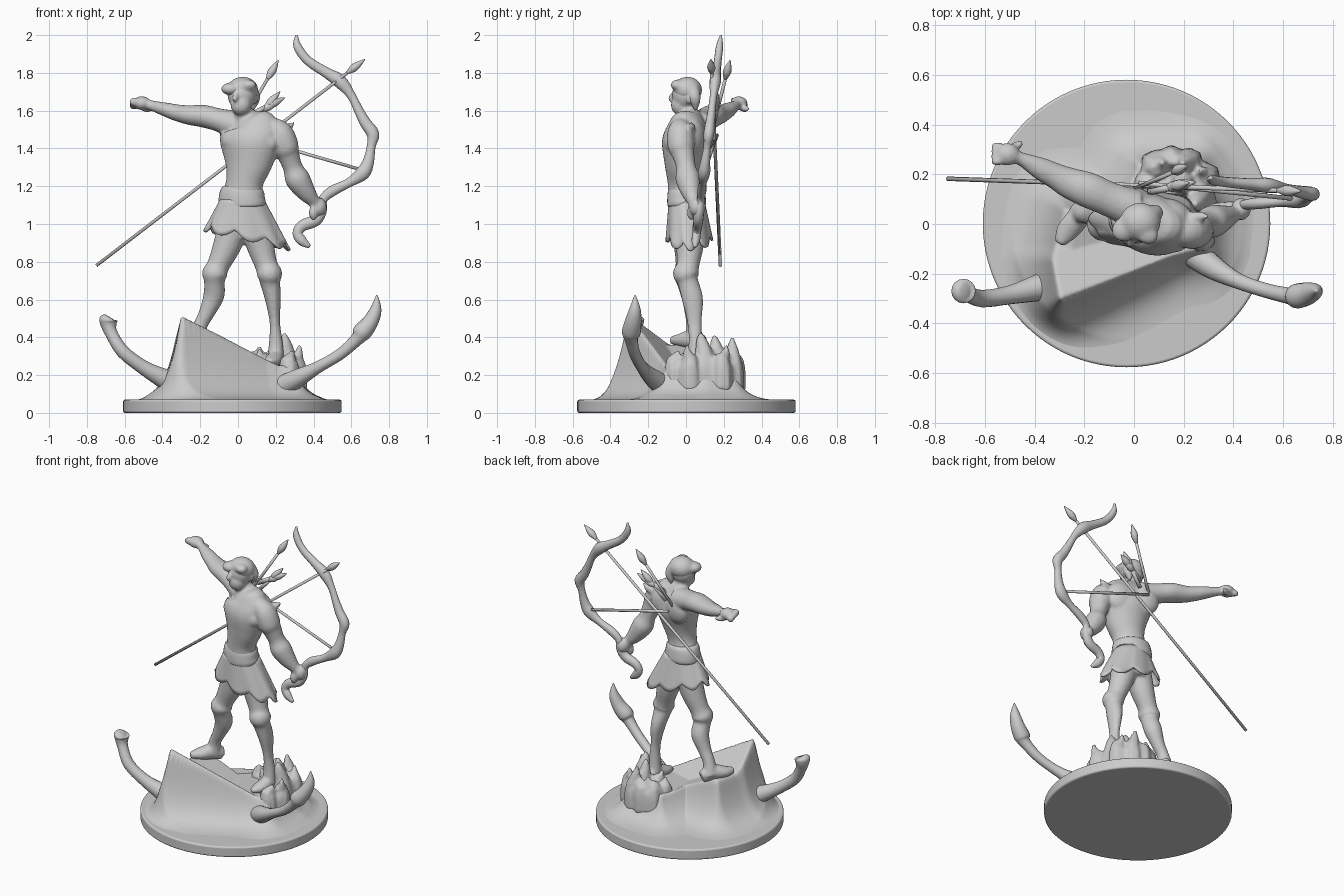
import bpy, bmesh, math, random
from mathutils import Vector, Matrix
random.seed(4)


def spline(pts, n):
    """Catmull-Rom resampling of (x, y, z, a, b) stations."""
    P = [tuple(p) if len(p) == 5 else tuple(p) + (p[3],) for p in pts]
    P = [P[0]] + P + [P[-1]]
    out = []
    for i in range(1, len(P) - 2):
        for k in range(n):
            t = k / n
            out.append([0.5 * (2 * q1 + (q2 - q0) * t + (2 * q0 - 5 * q1 + 4 * q2 - q3) * t * t
                               + (3 * q1 - q0 - 3 * q2 + q3) * t ** 3)
                        for q0, q1, q2, q3 in zip(*P[i - 1:i + 3])])
    return out + [list(P[-1])]


def loft(bm, pts, ref=(0, 1, 0), seg=16, n=4):
    """Elliptic tube: radius a along ref, b across it."""
    S = spline(pts, n)
    rings = []
    for i, s in enumerate(S):
        t = (Vector(S[min(i + 1, len(S) - 1)][:3]) - Vector(S[max(i - 1, 0)][:3])).normalized()
        u = Vector(ref) - t * t.dot(Vector(ref))
        u.normalize()
        v = t.cross(u)
        a, b = max(s[3], .002), max(s[4], .002)
        rings.append([bm.verts.new(Vector(s[:3]) + u * a * math.cos(w) + v * b * math.sin(w))
                      for w in (2 * math.pi * k / seg for k in range(seg))])
    for r, q in zip(rings, rings[1:]):
        for k in range(seg):
            bm.faces.new((r[k], r[(k + 1) % seg], q[(k + 1) % seg], q[k]))
    bm.faces.new(rings[0][::-1])
    bm.faces.new(rings[-1])


def blob(bm, c, r, rot=0):
    m = Matrix.Translation(c) @ Matrix.Rotation(rot, 4, 'Z') @ Matrix.Diagonal((*r, 1))
    bmesh.ops.create_uvsphere(bm, u_segments=20, v_segments=12, radius=1, matrix=m)


def make(name, bm, voxel=0, smooth=0):
    bmesh.ops.recalc_face_normals(bm, faces=bm.faces)
    for f in bm.faces:
        f.smooth = True
    me = bpy.data.meshes.new(name)
    bm.to_mesh(me)
    bm.free()
    ob = bpy.data.objects.new(name, me)
    bpy.context.collection.objects.link(ob)
    if voxel:
        m = ob.modifiers.new("fuse", 'REMESH')
        m.mode, m.voxel_size, m.use_smooth_shade = 'VOXEL', voxel, True
    if smooth:
        m = ob.modifiers.new("soften", 'SMOOTH')
        m.factor, m.iterations = 0.5, smooth
    return ob


# round plinth
bpy.ops.mesh.primitive_cylinder_add(vertices=96, radius=.578, depth=.07, location=(-.03, .002, .035))
plinth = bpy.context.object
plinth.name = "plinth"
bev = plinth.modifiers.new("bevel", 'BEVEL')
bev.width, bev.segments = .01, 3
bpy.ops.object.shade_smooth_by_angle()

# mound: raised front ridge with a peak, falling behind and flowing into the plinth
POLY = [Vector(p) for p in ((-.3, -.31), (-.33, -.14), (-.28, .06), (-.05, .07),
                            (.02, .24), (.25, .24), (.3, .1), (.29, -.1), (.15, -.13))]


def outside(p):
    inside, d = False, 9
    for a, b in zip(POLY, POLY[1:] + POLY[:1]):
        e = b - a
        t = max(0, min(1, (p - a).dot(e) / e.dot(e)))
        d = min(d, (p - a - e * t).length)
        if (a.y > p.y) != (b.y > p.y) and p.x < a.x + (p.y - a.y) / e.y * e.x:
            inside = not inside
    return 0 if inside else d


def height(x, y):
    floor = .25 + .11 * max(0, min(1, -x / .25))
    top = max(.365 - .53 * max(x, -.31) - .75 * max(0, y + .19 - .4 * max(x, -.31)), floor)
    fade = min(1, (.565 - math.hypot(x + .03, y)) / .1)
    return .064 + (top - .064) * math.exp(-outside(Vector((x, y))) / .063) * fade


bm = bmesh.new()
R, S = 72, 160
rings = []
for i in range(R + 1):
    r = .005 + .56 * i / R
    ring = []
    for k in range(S):
        x, y = -.03 + r * math.cos(2 * math.pi * k / S), r * math.sin(2 * math.pi * k / S)
        ring.append(bm.verts.new((x, y, height(x, y))))
    rings.append(ring)
for a, b in zip(rings, rings[1:]):
    for k in range(S):
        bm.faces.new((a[k], b[k], b[(k + 1) % S], a[(k + 1) % S]))
bm.faces.new(rings[0])
make("mound", bm, 0, 2)

# rock spikes around the rear foot
bm = bmesh.new()
for x, y, h, r in ((.26, .1, .42, .065), (.2, .17, .41, .06), (.22, .25, .4, .05), (.09, .23, .35, .06),
                   (.31, .02, .36, .05), (.05, .16, .33, .05), (.13, .12, .34, .05), (.29, .19, .36, .05),
                   (.27, -.06, .33, .05), (.15, .26, .33, .05)):
    dx, dy = random.uniform(-.02, .02), random.uniform(-.02, .02)
    loft(bm, [(x, y, .12, r * 1.2), (x, y, .22, r * 1.15), (x, y, .28, r * .9), (x + dx, y + dy, h - .05, r * .55),
              (x + dx * 1.5, y + dy * 1.5, h, r * .2)], seg=7)
make("rocks", bm, .012, 2)

# curved anchor-like arms at the front
bm = bmesh.new()
loft(bm, [(-.28, -.23, .13, .07), (-.38, -.255, .175, .055), (-.5, -.285, .24, .038), (-.61, -.3, .325, .035),
          (-.67, -.28, .42, .033), (-.685, -.27, .47, .043), (-.685, -.27, .497, .048), (-.68, -.27, .508, .02)])
make("left_anchor_arm", bm)
bm = bmesh.new()
loft(bm, [(.22, -.1, .13, .06), (.31, -.17, .18, .05), (.42, -.23, .24, .032), (.54, -.27, .31, .03),
          (.63, -.29, .39, .035), (.655, -.29, .425, .05), (.7, -.28, .48, .045, .042),
          (.73, -.27, .55, .03), (.735, -.27, .625, .003)])
make("right_anchor_arm", bm)

# figure: torso, limbs and head fused
bm = bmesh.new()
TURN = (.94, -.34, 0)
loft(bm, [(.04, .02, .93, .09, .08), (.03, .01, 1.05, .12, .092), (.025, 0, 1.13, .117, .09),
          (.035, -.01, 1.22, .1, .085), (.055, -.01, 1.32, .13, .1), (.065, 0, 1.43, .165, .122),
          (.065, .015, 1.51, .155, .1), (.04, .02, 1.56, .08, .065), (.025, .01, 1.6, .05, .05),
          (.02, 0, 1.66, .045, .045)], TURN, 28)
blob(bm, (.13, -.06, 1.43), (.085, .05, .065), -.35)     # chest
blob(bm, (-.01, -.03, 1.44), (.08, .055, .065), -.35)
blob(bm, (.0, .09, 1.47), (.1, .06, .1), -.35)           # shoulder blades
blob(bm, (.15, .04, 1.46), (.09, .06, .1), -.35)
# lowered arm holding the bow
loft(bm, [(.16, -.03, 1.52, .05), (.22, -.03, 1.48, .07), (.25, -.025, 1.41, .072), (.265, -.015, 1.37, .06),
          (.29, 0, 1.3, .052), (.315, .01, 1.24, .066), (.36, .025, 1.17, .052), (.4, .04, 1.12, .034),
          (.415, .05, 1.09, .03)])
blob(bm, (.43, .06, 1.09), (.04, .045, .05))
blob(bm, (.4, .03, 1.06), (.025, .025, .04))
loft(bm, [(.23, .02, 1.5, .03), (.27, .03, 1.515, .02), (.3, .03, 1.54, .004)])  # shoulder point
# outstretched arm
loft(bm, [(.0, .06, 1.52, .08), (-.1, .1, 1.55, .07, .062), (-.18, .135, 1.57, .072, .06),
          (-.26, .165, 1.577, .063, .052), (-.32, .195, 1.588, .052, .045), (-.38, .225, 1.605, .045, .038),
          (-.45, .26, 1.625, .028), (-.48, .27, 1.635, .028)])
blob(bm, (-.51, .28, 1.64), (.05, .046, .036))
for k in range(4):
    blob(bm, (-.55, .25 + .021 * k, 1.648 - .007 * k), (.026, .015, .022))
blob(bm, (-.48, .31, 1.61), (.04, .018, .018), .5)
# legs with cuffed boots
loft(bm, [(-.02, .01, 1.0, .085), (-.06, .01, .88, .074), (-.105, .005, .78, .06), (-.123, 0, .735, .07, .068),
          (-.125, .005, .695, .055), (-.128, .03, .62, .056), (-.165, .035, .53, .042), (-.2, .04, .46, .038),
          (-.215, .045, .38, .05)])
loft(bm, [(-.18, .09, .37, .035, .04), (-.22, .03, .39, .045, .05), (-.27, -.03, .385, .045, .035),
          (-.3, -.08, .385, .02)], (1, 0, 0))
loft(bm, [(.09, .02, 1.0, .085), (.12, .02, .88, .073), (.15, .01, .78, .06), (.167, 0, .735, .07, .068),
          (.17, .01, .695, .055), (.185, .035, .6, .056, .042), (.195, .045, .48, .038, .028),
          (.2, .05, .38, .036), (.2, .05, .29, .045)])
loft(bm, [(.2, .1, .28, .03), (.2, .04, .29, .042), (.18, -.04, .275, .042, .03), (.165, -.09, .27, .015)], (1, 0, 0))
# head, jaw, nose, ear, turned toward the outstretched arm
blob(bm, (.02, .0, 1.685), (.076, .074, .085))
blob(bm, (.015, -.03, 1.63), (.055, .05, .056))
loft(bm, [(-.012, -.06, 1.7, .01), (-.016, -.08, 1.665, .015), (-.012, -.068, 1.65, .01)], (1, 0, 0))
blob(bm, (.09, .02, 1.67), (.018, .025, .035))
make("figure", bm, .009, 3)

# swept hair cap with side tuft and tail
bm = bmesh.new()
blob(bm, (.025, .008, 1.71), (.083, .078, .07))
blob(bm, (-.035, -.02, 1.715), (.058, .05, .034), .5)
blob(bm, (.05, -.04, 1.735), (.05, .04, .03), -.5)
loft(bm, [(.06, .03, 1.72, .04), (.085, .045, 1.67, .034), (.08, .05, 1.63, .022), (.075, .05, 1.6, .008)])
make("hair", bm, .009, 6)

# belt and flared scalloped skirt
bm = bmesh.new()
loft(bm, [(.022, .005, 1.09, .1, .08), (.022, .005, 1.1, .126, .098), (.022, .002, 1.14, .126, .098),
          (.028, 0, 1.18, .115, .092), (.03, 0, 1.2, .095, .08)], TURN, 32)
make("belt", bm)
bm = bmesh.new()
rings = []
for i in range(9):
    t = i / 8
    ring = []
    for k in range(80):
        a = 2 * math.pi * k / 80
        hem = .955 - .05 * math.cos(a) - .045 * abs(math.sin(4 * a + 1.2))
        f = 1 + .04 * t * math.cos(8 * a)
        ring.append(bm.verts.new((.022 + .025 * t + (.118 + .105 * t) * f * math.cos(a),
                                  .003 + .015 * t + (.094 + .028 * t) * f * math.sin(a),
                                  1.13 + (hem - 1.13) * t)))
    rings.append(ring)
for a, b in zip(rings, rings[1:]):
    for k in range(80):
        bm.faces.new((a[k], b[k], b[(k + 1) % 80], a[(k + 1) % 80]))
sk = make("skirt", bm)
sk.modifiers.new("thickness", 'SOLIDIFY').thickness = .012

# recurved bow, leaning back towards its upper tip
bm = bmesh.new()
BOW = ((.31, 2.0, .006), (.315, 1.94, .022), (.37, 1.865, .024), (.47, 1.8, .028), (.54, 1.755, .036),
       (.6, 1.68, .023), (.64, 1.6, .025), (.675, 1.535, .03), (.715, 1.475, .033), (.705, 1.41, .023),
       (.69, 1.33, .03), (.66, 1.27, .038), (.59, 1.22, .024), (.5, 1.175, .028), (.45, 1.13, .024),
       (.44, 1.07, .03), (.41, 1.02, .032), (.34, .99, .03), (.315, .95, .026), (.34, .91, .026), (.38, .88, .01))
loft(bm, [(x, .05 + .135 * (z - .9) / 1.1, z, r * .85, r) for x, z, r in BOW], seg=12)
make("bow", bm)


# bowstring, arrows and leaf-shaped fletching
def rod(name, a, b, r=.009, leaf=0):
    a, b = Vector(a), Vector(b)
    bm = bmesh.new()
    loft(bm, [(*a, r), (*b, r)], seg=10, n=1)
    if leaf:
        d = (b - a).normalized()
        loft(bm, [(*(b + d * leaf * t), w, w) for t, w in
                  ((-.1, .008), (.25, .021), (.55, .019), (1, .002))], seg=10)
    make(name, bm)


rod("long_arrow", (-.75, .182, .78), (.585, .135, 1.805), .009, .11)
rod("bowstring", (.66, .1, 1.285), (.02, .165, 1.47), .009)
rod("back_arrow", (.0, .14, 1.5), (.16, .21, 1.775), .009, .11)
rod("feather_upper", (.06, .13, 1.52), (.15, .15, 1.62), .012, .11)
rod("feather_lower", (.06, .13, 1.57), (.13, .145, 1.605), .012, .1)
rod("feather_outer", (.07, .13, 1.58), (.16, .15, 1.625), .014, .1)
